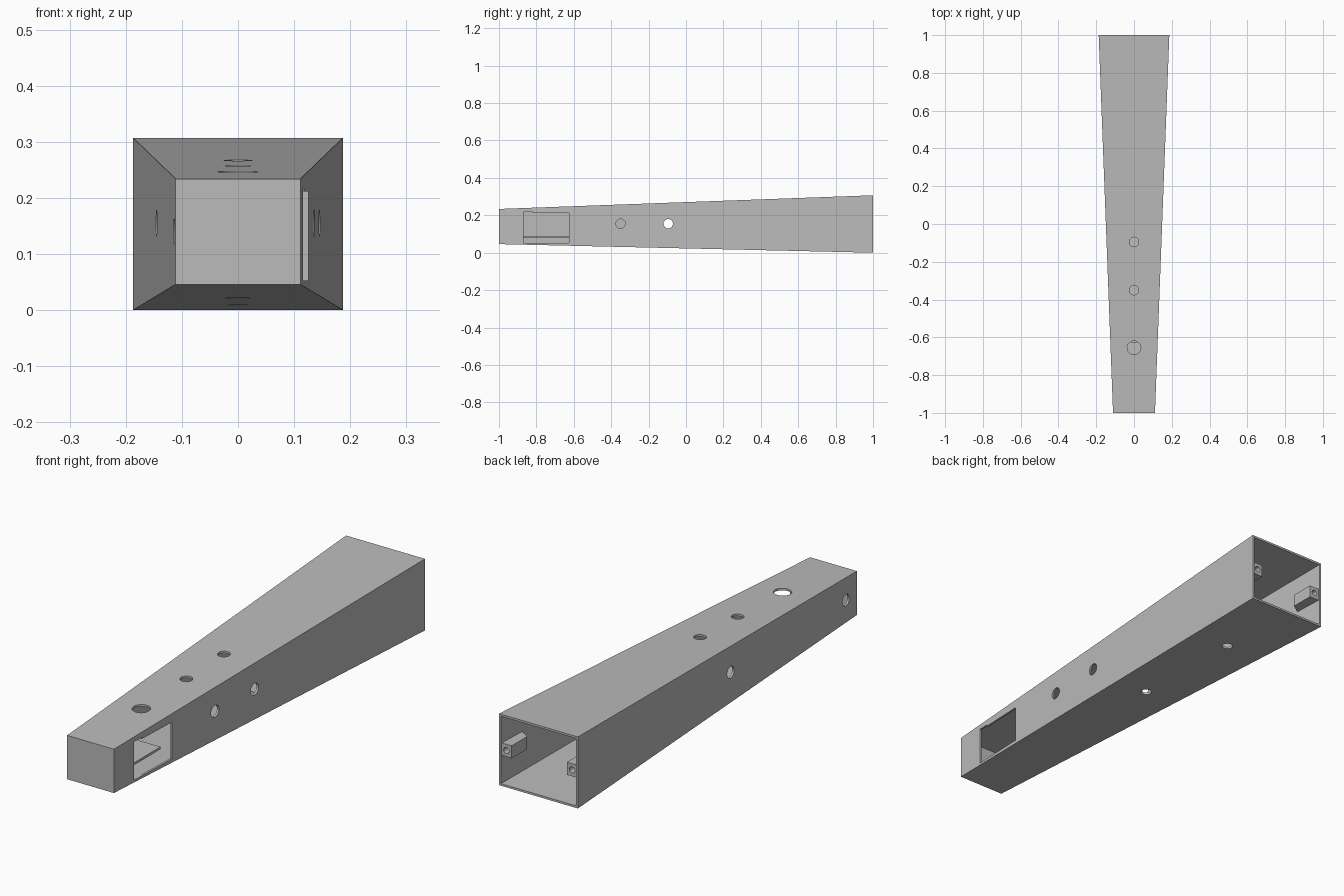
import bpy, bmesh, math
from mathutils import Matrix, Vector

cube = bpy.data.objects.get("Cube")
if cube:
    bpy.data.objects.remove(cube, do_unlink=True)

WALL = 0.009
MID_Z = 0.155

grey = bpy.data.materials.new("light_grey")
grey.use_nodes = True
grey.diffuse_color = (0.5, 0.5, 0.5, 1)
grey.node_tree.nodes["Principled BSDF"].inputs["Base Color"].default_value = (0.5, 0.5, 0.5, 1)


def lerp(a, b, y):
    return a + (b - a) * (y + 1) / 2


def half_width(y):
    return lerp(0.111, 0.187, y)


def bottom(y):
    return lerp(0.046, 0, y)


def top(y):
    return lerp(0.234, 0.307, y)


def section(y, inset=0):
    """Rectangular cross-section of the tapered beam."""
    w, lo, hi = half_width(y) - inset, bottom(y) + inset, top(y) - inset
    return [(-w, y, lo), (w, y, lo), (w, y, hi), (-w, y, hi)]


def loft(name, first, last):
    """Closed solid between two matching outlines."""
    bm = bmesh.new()
    a = [bm.verts.new(p) for p in first]
    b = [bm.verts.new(p) for p in last]
    n = len(a)
    bm.faces.new(a)
    bm.faces.new(b[::-1])
    for i in range(n):
        j = (i + 1) % n
        bm.faces.new((a[j], a[i], b[i], b[j]))
    bmesh.ops.recalc_face_normals(bm, faces=bm.faces)
    return finish(name, bm)


def finish(name, bm):
    mesh = bpy.data.meshes.new(name)
    bm.to_mesh(mesh)
    bm.free()
    obj = bpy.data.objects.new(name, mesh)
    bpy.context.collection.objects.link(obj)
    mesh.materials.append(grey)
    return obj


def box(name, lo, hi):
    xs, ys, zs = zip(lo, hi)
    ring = [(0, 0), (1, 0), (1, 1), (0, 1)]
    return loft(name, [(xs[i], ys[0], zs[j]) for i, j in ring],
                [(xs[i], ys[1], zs[j]) for i, j in ring])


def rod(name, centre, axis, radius, length):
    bm = bmesh.new()
    turn = Vector((0, 0, 1)).rotation_difference(Vector(axis)).to_matrix().to_4x4()
    bmesh.ops.create_cone(bm, cap_ends=True, segments=32, radius1=radius, radius2=radius,
                          depth=length, matrix=Matrix.Translation(centre) @ turn)
    return finish(name, bm)


def cut(target, cutter):
    """Subtract the cutter and discard it."""
    cutter.hide_render = True
    mod = target.modifiers.new("cut", "BOOLEAN")
    mod.operation = "DIFFERENCE"
    mod.solver = "EXACT"
    mod.object = cutter
    bpy.context.view_layer.objects.active = target
    bpy.ops.object.modifier_apply(modifier=mod.name)
    bpy.data.objects.remove(cutter, do_unlink=True)


# Hollow tapered beam, closed at the narrow front, open at the wide back
shell = loft("tapered_shell", section(-1), section(1))
cut(shell, loft("hollow", section(-1 + WALL, WALL), section(1.05, WALL)))

# Round holes through the top, bottom and side walls
for y, r in ((-0.655, 0.036), (-0.35, 0.025), (-0.095, 0.025)):
    cut(shell, rod("top_hole", (0, y, top(y)), (0, 0, 1), r, 0.06))
for y in (0.08, 0.61):
    cut(shell, rod("bottom_hole", (0, y, bottom(y)), (0, 0, 1), 0.022, 0.06))
for side, y, z in ((1, -0.35, MID_Z), (1, -0.095, MID_Z), (-1, -0.095, MID_Z), (-1, -0.92, 0.14)):
    cut(shell, rod("side_hole", (side * half_width(y), y, z), (1, 0, 0), 0.025, 0.06))

# Access window with a small raised notch
cut(shell, box("window", (0.09, -0.87, 0.053), (0.2, -0.625, 0.211)))
cut(shell, box("window_notch", (0.09, -0.87, 0.2), (0.2, -0.82, 0.217)))

# Thin shelf behind the window
box("inner_shelf", (-0.112, -0.87, 0.08), (0.07, -0.625, 0.09))

# Screw bosses inside the open end, with sloped inner ends
for side, name in ((1, "left_screw_boss"), (-1, "right_screw_boss")):
    inner = half_width(1) - 0.056
    plan = [(half_width(0.995) - 0.004, 0.995), (inner, 0.995), (inner, 0.89),
            (half_width(0.86) - 0.004, 0.86)]
    boss = loft(name, [(side * x, y, MID_Z - 0.027) for x, y in plan],
                [(side * x, y, MID_Z + 0.027) for x, y in plan])
    cut(boss, rod("screw_hole", (side * (inner + 0.025), 0.97, MID_Z), (0, 1, 0), 0.013, 0.12))

# Smooth hole walls, crisp corners
bpy.ops.object.select_all(action="DESELECT")
shell.select_set(True)
bpy.context.view_layer.objects.active = shell
bpy.ops.object.shade_smooth_by_angle(angle=math.radians(30))
